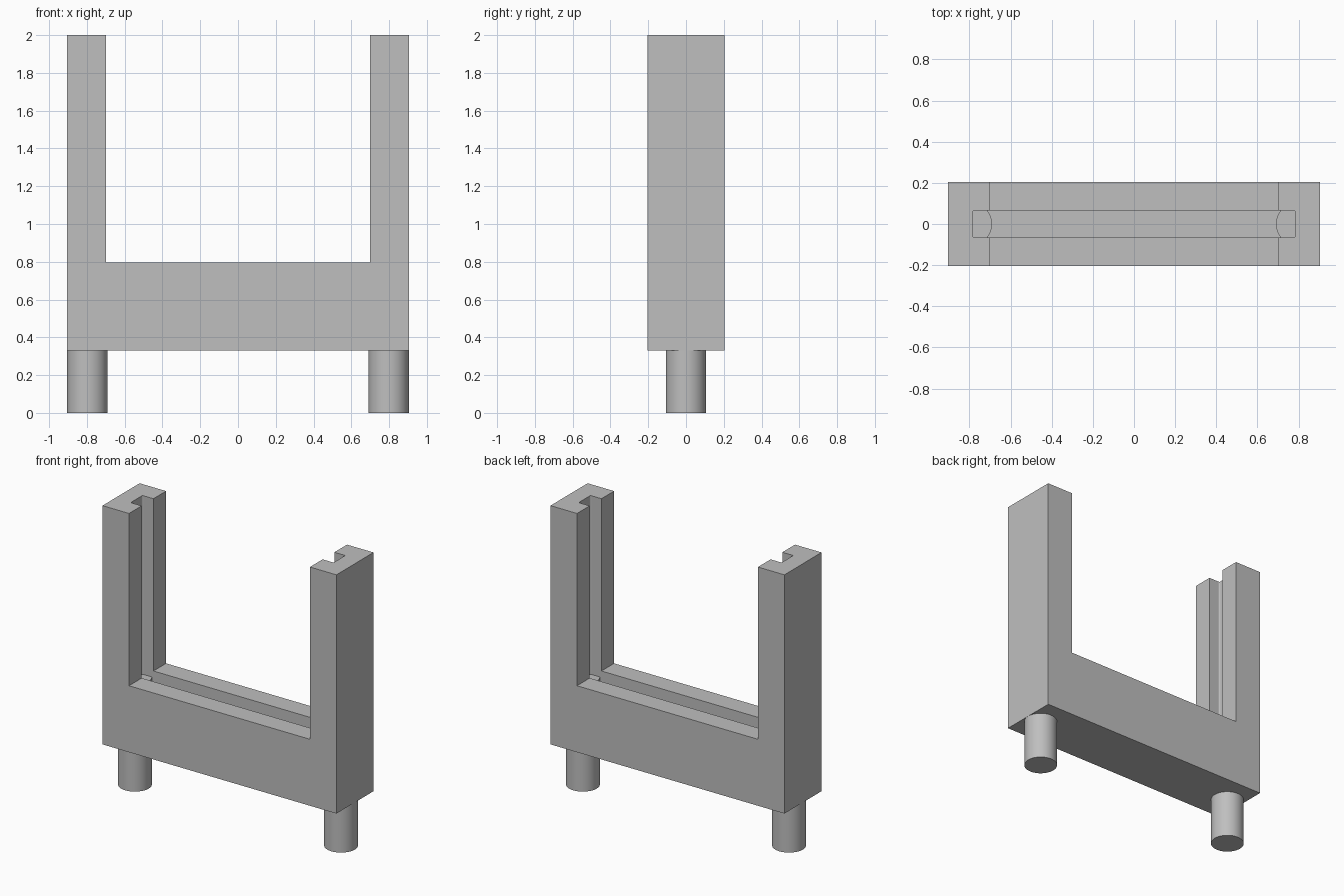
import bpy, bmesh, math

cube = bpy.data.objects.get("Cube")
if cube:
    bpy.data.objects.remove(cube, do_unlink=True)

grey = bpy.data.materials.new("plain_grey")
grey.use_nodes = True
colour = (0.52, 0.52, 0.52, 1)
grey.diffuse_color = colour
grey.node_tree.nodes["Principled BSDF"].inputs["Base Color"].default_value = colour

HALF_W, INNER, DEPTH = 0.905, 0.70, 0.205
BASE, SILL, TOP = 0.33, 0.795, 2.0


def make_object(name, bm):
    bmesh.ops.recalc_face_normals(bm, faces=bm.faces)
    mesh = bpy.data.meshes.new(name)
    bm.to_mesh(mesh)
    bm.free()
    mesh.materials.append(grey)
    obj = bpy.data.objects.new(name, mesh)
    bpy.context.collection.objects.link(obj)
    return obj


# U-shaped frame: half profile mirrored, then extruded front to back
half = [(HALF_W, BASE), (HALF_W, TOP), (INNER, TOP), (INNER, SILL)]
profile = half + [(-x, z) for x, z in reversed(half)]
bm = bmesh.new()
face = bm.faces.new([bm.verts.new((x, -DEPTH, z)) for x, z in profile])
side = bmesh.ops.extrude_face_region(bm, geom=[face])["geom"]
bmesh.ops.translate(bm, vec=(0, 2 * DEPTH, 0),
                    verts=[v for v in side if isinstance(v, bmesh.types.BMVert)])
frame = make_object("frame", bm)

# Panel-shaped cutter with slightly rounded upright edges
bm = bmesh.new()
bmesh.ops.create_cube(bm, size=1)
bmesh.ops.scale(bm, vec=(1.57, 0.13, 1.4), verts=bm.verts)
bmesh.ops.translate(bm, vec=(0, 0, 1.41), verts=bm.verts)
upright = [e for e in bm.edges if abs(e.verts[0].co.z - e.verts[1].co.z) > 1]
bmesh.ops.bevel(bm, geom=upright, offset=0.008, segments=3, profile=0.5, affect='EDGES')
cutter = make_object("groove_cutter", bm)
cutter.hide_render = True
cutter.hide_viewport = True

# Panel groove along the posts and the sill
cut = frame.modifiers.new("groove", 'BOOLEAN')
cut.operation = 'DIFFERENCE'
cut.solver = 'EXACT'
cut.object = cutter

# Round pegs that rise through the base into the groove
PEG_R, PEG_TOP = 0.107, 0.75
for name, sign in (("left_peg", 1), ("right_peg", -1)):
    bpy.ops.mesh.primitive_cylinder_add(
        vertices=64, radius=PEG_R, depth=PEG_TOP,
        location=(sign * (HALF_W - PEG_R - 0.0005), 0, PEG_TOP / 2))
    peg = bpy.context.object
    peg.name = name
    peg.data.materials.append(grey)
    bpy.ops.object.shade_smooth_by_angle(angle=math.radians(30))
